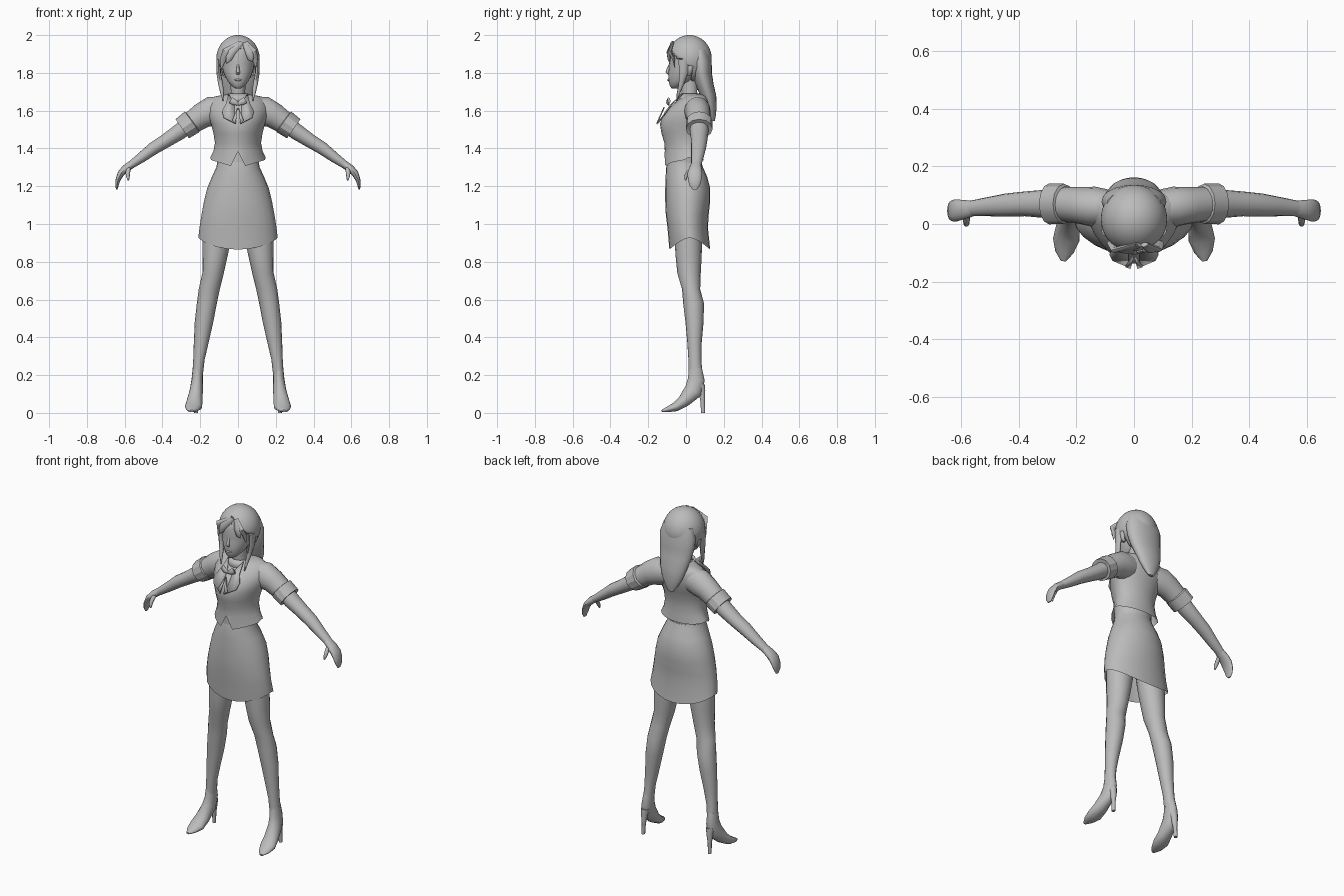
import bpy, bmesh, math
from mathutils import Vector

grey = bpy.data.materials.new("plain_grey")
grey.diffuse_color = (0.5, 0.5, 0.5, 1)


def finish(name, bm, mirror=False, angle=50, thick=0):
    """Turn a bmesh into a shaded object, optionally mirrored across x."""
    bmesh.ops.recalc_face_normals(bm, faces=bm.faces)
    me = bpy.data.meshes.new(name)
    bm.to_mesh(me)
    bm.free()
    ob = bpy.data.objects.new(name, me)
    bpy.context.collection.objects.link(ob)
    me.materials.append(grey)
    bpy.ops.object.select_all(action='DESELECT')
    ob.select_set(True)
    bpy.context.view_layer.objects.active = ob
    bpy.ops.object.shade_smooth_by_angle(angle=math.radians(angle))
    if thick:
        ob.modifiers.new("thickness", 'SOLIDIFY').thickness = thick
    if mirror:
        m = ob.modifiers.new("mirror", 'MIRROR')
        m.use_mirror_merge = False
    return ob


def bridge(bm, loops, caps=(True, True)):
    n = len(loops[0])
    for a, b in zip(loops, loops[1:]):
        for i in range(n):
            bm.faces.new((a[i], a[(i + 1) % n], b[(i + 1) % n], b[i]))
    for use, loop in zip(caps, (loops[0], loops[-1])):
        if use:
            bm.faces.new(loop)


def stack(name, rings, n=24, split=0.5, point=1.0, caps=(True, True), hem=None, dx=0, **kw):
    """Horizontal rings (z, half width, y front, y back)."""
    bm = bmesh.new()
    loops = []
    for k, (z, rx, yf, yb) in enumerate(rings):
        yc = yf + (yb - yf) * split
        loop = []
        for i in range(n):
            t = 2 * math.pi * i / n
            c, s = math.cos(t), math.sin(t)
            y = yc + (yb - yc) * s if s > 0 else yc - (yc - yf) * abs(s) ** point
            zz = hem(rx * c, s) if hem and k == 0 else z
            loop.append(bm.verts.new((dx + rx * c, y, zz)))
        loops.append(loop)
    bridge(bm, loops, caps)
    return finish(name, bm, **kw)


def tube(name, rings, axis=(1, 0, 0), n=12, level=False, caps=(True, True), **kw):
    """Rings (x, y, z, radius along axis, radius across) following a path."""
    bm = bmesh.new()
    pts = [Vector(r[:3]) for r in rings]
    loops = []
    for k, r in enumerate(rings):
        tan = pts[min(k + 1, len(pts) - 1)] - pts[max(k - 1, 0)]
        if level:
            tan = Vector((0, 0, 1))
        b = tan.cross(Vector(axis)).normalized()
        a = b.cross(tan).normalized()
        loop = []
        for i in range(n):
            t = 2 * math.pi * i / n
            loop.append(bm.verts.new(pts[k] + a * r[3] * math.cos(t) + b * r[4] * math.sin(t)))
        loops.append(loop)
    bridge(bm, loops, caps)
    return finish(name, bm, **kw)


def plate(name, pts, **kw):
    bm = bmesh.new()
    bm.faces.new([bm.verts.new(p) for p in pts])
    return finish(name, bm, thick=0.006, **kw)


# Head, nose, ears, neck
stack("head", [(1.717, .012, -.075, -.045), (1.73, .033, -.085, -.02), (1.755, .055, -.092, .03),
               (1.79, .073, -.094, .07), (1.82, .082, -.092, .09), (1.85, .087, -.090, .10),
               (1.90, .090, -.095, .10), (1.95, .075, -.075, .09), (1.98, .035, -.03, .06)])
tube("nose", [(0, -.085, 1.85, .005, .004), (0, -.094, 1.82, .008, .009),
              (0, -.098, 1.803, .011, .011), (0, -.09, 1.792, .008, .006)], n=8, level=True)
tube("lips", [(-.02, -.088, 1.762, .003, .003), (0, -.094, 1.763, .006, .005),
              (.02, -.088, 1.762, .003, .003)], axis=(0, 0, 1), n=8)
tube("ear", [(.085, .015, 1.785, .008, .008), (.095, .018, 1.805, .012, .016),
             (.10, .022, 1.835, .012, .02), (.095, .024, 1.855, .008, .01)],
     n=8, level=True, mirror=True)
stack("neck", [(1.62, .055, -.03, .09), (1.67, .042, -.022, .065), (1.70, .038, -.025, .06),
               (1.77, .04, -.03, .065)], n=14)

# Hair cap with the face opening cut out along a parted hairline
bm = bmesh.new()
bmesh.ops.create_uvsphere(bm, u_segments=40, v_segments=28, radius=1)
for v in bm.verts:
    v.co = (v.co.x * .115, .018 + v.co.y * .118, 1.875 + v.co.z * .125)
cut = []
for f in bm.faces:
    c = f.calc_center_median()
    hairline = 1.945 - 0.9 * abs(c.x - .025)
    if (c.y < -.015 and c.z < hairline) or (c.y < .03 and c.z < 1.83):
        cut.append(f)
bmesh.ops.delete(bm, geom=cut, context='FACES')
finish("hair_cap", bm, thick=0.008)

# Long hair down the back
stack("back_hair", [(1.545, .018, .135, .152), (1.575, .04, .12, .158), (1.62, .065, .10, .162),
                    (1.68, .085, .075, .160), (1.74, .100, .05, .146), (1.80, .110, .03, .137),
                    (1.86, .113, .02, .136), (1.92, .095, .02, .118)], n=20)

# Fringe strands and long side locks
for k, (x0, x1, x2, z2) in enumerate([(.02, -.035, -.062, 1.85), (.01, -.065, -.09, 1.82),
                                      (.035, .06, .075, 1.86), (.04, .08, .096, 1.83)]):
    y2 = -.085 if k % 2 == 0 else -.06
    tube(f"fringe_{k + 1}", [(x0, -.072, 1.96, .012, .008), (x1, -.093 + .2 * max(0, abs(x1) - .05), 1.91, .022, .010),
                             ((x1 + x2) / 2, y2 - .005, 1.875, .017, .008), (x2, y2, z2, .002, .002)], n=8)
tube("side_lock", [(.103, -.01, 1.87, .012, .03), (.102, -.012, 1.80, .012, .024),
                   (.092, -.025, 1.74, .013, .014), (.084, -.04, 1.69, .009, .009),
                   (.078, -.05, 1.65, .002, .002)], n=8, level=True, mirror=True)


# Jacket, with a notched front hem
def jacket_hem(x, s):
    if s > -.2:
        return 1.352 - .015 * max(s, 0)
    return 1.385 if abs(x) < .002 else 1.305 + .30 * max(0, abs(x) - .03)


stack("jacket", [(1.35, .147, -.115, .092), (1.385, .130, -.112, .088), (1.43, .122, -.115, .087),
                 (1.48, .130, -.130, .092), (1.53, .142, -.138, .108), (1.575, .160, -.122, .122),
                 (1.62, .165, -.085, .128), (1.655, .150, -.045, .122), (1.675, .125, -.02, .112),
                 (1.685, .07, -.015, .10)], split=.62, point=1.25, caps=(False, True), hem=jacket_hem)
stack("blouse_waist", [(1.27, .112, -.10, .085), (1.33, .108, -.10, .08), (1.42, .112, -.10, .08)])

# Skirt, open below, hem dipping at front and back
stack("skirt", [(.92, .210, -.088, .128), (.98, .204, -.098, .116), (1.05, .193, -.107, .120),
                (1.12, .180, -.110, .128), (1.19, .163, -.110, .128), (1.25, .138, -.108, .112),
                (1.30, .115, -.105, .090), (1.325, .110, -.100, .082)],
      caps=(False, True), hem=lambda x, s: .928 - .063 * abs(s) ** 1.5)

# Sleeves, cuffs, arms, hands
Y = (0, 1, 0)
tube("sleeve", [(.08, .055, 1.605, .062, .07), (.14, .06, 1.596, .070, .079),
                (.19, .065, 1.574, .064, .068), (.27, .07, 1.52, .058, .056)], axis=Y, n=16, mirror=True)
tube("cuff", [(.238, .07, 1.545, .060, .056), (.243, .07, 1.541, .070, .067),
              (.295, .07, 1.504, .071, .062), (.290, .07, 1.508, .052, .048)],
     axis=(0, 1, 0), n=12, caps=(False, False), level=False, mirror=True, angle=30).hide_render = False
tube("arm", [(.25, .07, 1.535, .050, .046), (.31, .07, 1.488, .049, .044), (.38, .07, 1.442, .043, .038),
             (.445, .066, 1.402, .040, .035), (.51, .060, 1.353, .033, .028),
             (.568, .054, 1.312, .027, .021)], axis=Y, n=14, mirror=True)
tube("hand", [(.56, .054, 1.318, .027, .021), (.595, .05, 1.293, .034, .021), (.62, .047, 1.268, .039, .018),
              (.635, .046, 1.235, .036, .013), (.641, .046, 1.205, .028, .009),
              (.642, .046, 1.183, .012, .004)], axis=Y, n=12, mirror=True)
tube("thumb", [(.58, .036, 1.298, .012, .012), (.583, .012, 1.272, .012, .012),
               (.583, .0, 1.252, .010, .010), (.58, -.004, 1.232, .004, .004)], n=8, mirror=True)

# Legs, shoes, heels
tube("leg", [(.095, .01, 1.08, .085, .078), (.112, .012, .92, .076, .073), (.122, .014, .83, .067, .069),
             (.132, .016, .74, .057, .062), (.152, .027, .655, .056, .048), (.165, .040, .58, .053, .055),
             (.180, .045, .48, .049, .048), (.195, .045, .37, .039, .038), (.207, .047, .28, .030, .034),
             (.214, .051, .20, .028, .037)], n=16, level=True, mirror=True)
tube("shoe", [(.213, .05, .235, .027, .035), (.216, .054, .175, .030, .046), (.221, .040, .118, .035, .050),
              (.230, -.012, .062, .042, .034), (.236, -.055, .032, .046, .025),
              (.242, -.098, .018, .032, .015), (.245, -.128, .010, .010, .006)], n=14, mirror=True)
tube("shoe_heel", [(.222, .090, 0, .010, .011), (.220, .088, .06, .011, .012),
                   (.218, .083, .12, .020, .020), (.217, .075, .15, .025, .026)],
     n=10, level=True, mirror=True)

# Collar flaps and ribbon at the throat
plate("lapel", [(.018, -.152, 1.535), (.075, -.128, 1.565), (.085, -.108, 1.60),
                (.065, -.082, 1.635), (.05, -.02, 1.69), (.02, -.075, 1.64)], mirror=True)
plate("ribbon_tail", [(.002, -.118, 1.62), (.03, -.15, 1.55), (.012, -.157, 1.53)], mirror=True)
tube("ribbon_loop", [(0, -.092, 1.635, .008, .006), (.02, -.097, 1.645, .016, .008),
                     (.038, -.09, 1.655, .018, .008)], axis=(0, 0, 1), n=8, mirror=True)
stack("collar", [(1.65, .085, -.05, .125), (1.69, .055, -.03, .085)], caps=(False, False), thick=.006)
